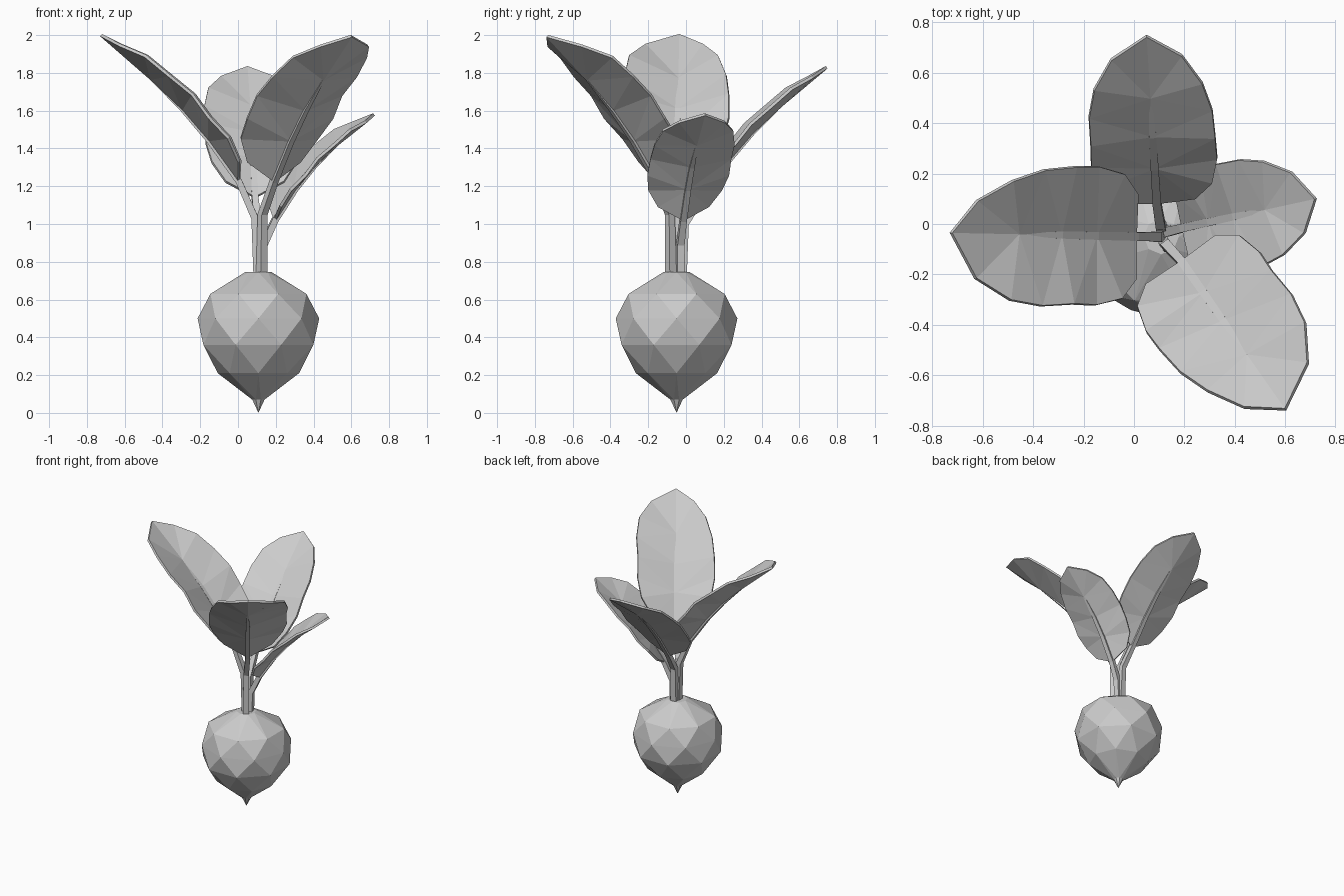
import bpy, bmesh, math
from mathutils import Vector

if "Cube" in bpy.data.objects:
    bpy.data.objects.remove(bpy.data.objects["Cube"])

UP = Vector((0, 0, 1))


def finish(name, bm):
    bmesh.ops.recalc_face_normals(bm, faces=bm.faces)
    mesh = bpy.data.meshes.new(name)
    bm.to_mesh(mesh)
    bm.free()
    ob = bpy.data.objects.new(name, mesh)
    bpy.context.collection.objects.link(ob)
    return ob


# Faceted root bulb: staggered rings joined by triangles
def bulb(name, cx, cy, profile, sides):
    bm = bmesh.new()
    tip = bm.verts.new((cx, cy, 0))
    rings = []
    for k, (r, z) in enumerate(profile):
        ring = []
        for i in range(sides):
            a = 2 * math.pi * (i - 0.5 + 0.5 * (k % 2)) / sides
            ring.append(bm.verts.new((cx + r * math.cos(a), cy + r * math.sin(a), z)))
        rings.append(ring)
    for i in range(sides):
        bm.faces.new((tip, rings[0][i], rings[0][(i + 1) % sides]))
    for k in range(len(rings) - 1):
        lo, hi = rings[k], rings[k + 1]
        for i in range(sides):
            j = (i + 1) % sides
            if k % 2 == 0:
                bm.faces.new((lo[i], lo[j], hi[i]))
                bm.faces.new((lo[j], hi[j], hi[i]))
            else:
                bm.faces.new((lo[i], lo[j], hi[j]))
                bm.faces.new((lo[i], hi[j], hi[i]))
    bm.faces.new(rings[-1])
    return finish(name, bm)


# Square tapering stalk along a path
def stalk(name, path, radii, side):
    bm = bmesh.new()
    rings = []
    for k, p in enumerate(path):
        d = (path[min(k + 1, len(path) - 1)] - path[max(k - 1, 0)]).normalized()
        s = (side - d * side.dot(d)).normalized()
        n = s.cross(d)
        r = radii[k]
        rings.append([bm.verts.new(p + s * a * r + n * b * r)
                      for a, b in ((1, 1), (-1, 1), (-1, -1), (1, -1))])
    for lo, hi in zip(rings, rings[1:]):
        for i in range(4):
            j = (i + 1) % 4
            bm.faces.new((lo[i], lo[j], hi[j], hi[i]))
    bm.faces.new(rings[0])
    bm.faces.new(rings[-1])
    return finish(name, bm)


# Blade outline: (fraction of length, fraction of half width, cup amount)
OUTLINE = [(0.07, 0.62, 0.9), (0.19, 0.90, 1.0), (0.33, 1.0, 0.9), (0.47, 0.99, 1.05),
           (0.62, 0.98, 0.9), (0.77, 0.86, 0.85), (0.90, 0.56, 0.5)]


def leaf(name, foot, bend, base, tip, half, cup, skew):
    foot, bend, base, tip = map(Vector, (foot, bend, base, tip))
    axis = tip - base
    side = axis.cross(UP).normalized()
    normal = side.cross(axis).normalized()
    # Blade: raised halves fanned out from an arched midrib, flat towards the tip
    bm = bmesh.new()
    spine = [base + axis * t + normal * h
             for t, h in ((0, 0), (0.25, 0.035), (0.45, 0.045), (0.67, 0.035))]
    mid = [bm.verts.new(p) for p in spine]
    end = bm.verts.new(tip)
    own = (1, 1, 1, 1, 2, 3, 3, 3, 3)
    for sg in (-1, 1):
        edge = []
        for t, w, c in OUTLINE:
            wide = w * half * (1 - sg * skew * max(0, t - 0.5) * 2)
            edge.append(bm.verts.new(base + axis * t + side * sg * wide + normal * cup * w * c))
        chain = [mid[0]] + edge + [end]
        for k in range(len(chain) - 1):
            a, b = mid[own[k]], mid[own[k + 1]]
            bm.faces.new((chain[k], chain[k + 1], a))
            if a is not b:
                bm.faces.new((chain[k + 1], b, a))
    ob = finish(name + "_blade", bm)
    mod = ob.modifiers.new("thickness", 'SOLIDIFY')
    mod.thickness = 0.016
    mod.offset = 0
    # Stalk continuing as the midrib
    stalk(name + "_stalk", [foot, bend, base] + spine[1:],
          (0.022, 0.019, 0.017, 0.016, 0.014, 0.007), side)


bulb("root_bulb", 0.108, -0.05,
     [(0.035, 0.07), (0.215, 0.21), (0.315, 0.36), (0.322, 0.50), (0.275, 0.63), (0.07, 0.745)], 8)

leaf("left_leaf", (0.105, -0.05, 0.70), (0.09, -0.05, 1.03), (0.005, -0.05, 1.225),
     (-0.725, -0.035, 2.0), 0.275, 0.135, 0.2)
leaf("front_leaf", (0.125, -0.08, 0.70), (0.13, -0.085, 1.05), (0.19, -0.15, 1.225),
     (0.60, -0.735, 1.995), 0.275, 0.135, 0.2)
leaf("back_leaf", (0.11, -0.02, 0.70), (0.105, -0.005, 1.0), (0.09, 0.085, 1.14),
     (0.05, 0.745, 1.83), 0.25, 0.09, 0.05)
leaf("right_leaf", (0.125, -0.03, 0.70), (0.135, -0.03, 0.89), (0.195, -0.015, 1.02),
     (0.72, 0.10, 1.58), 0.22, 0.09, 0.0)
